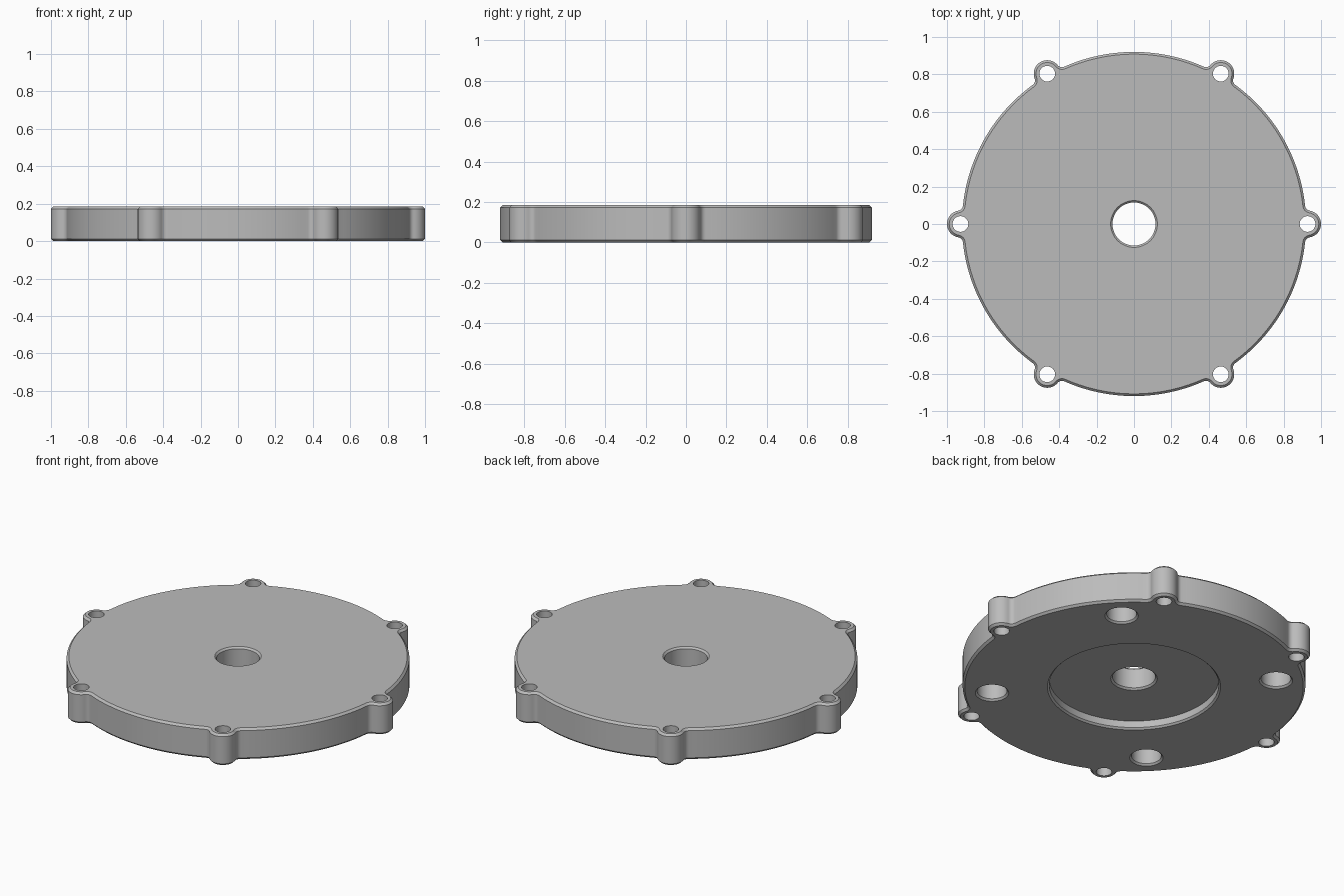
import bpy, bmesh
from math import pi, cos, sin, acos, atan2, radians
from mathutils import Vector

HEIGHT = 0.185
DISC_R, LUG_R, LUG_DIST, FILLET = 0.92, 0.072, 0.928, 0.03
CHAMFER = 0.012

cube = bpy.data.objects.get("Cube")
if cube:
    bpy.data.objects.remove(cube, do_unlink=True)

grey = bpy.data.materials.new("plain grey")
grey.use_nodes = True
colour = (0.5, 0.5, 0.5, 1)
grey.diffuse_color = colour
grey.node_tree.nodes["Principled BSDF"].inputs["Base Color"].default_value = colour


def arc(centre, radius, start, end, steps):
    return [centre + radius * Vector((cos(a), sin(a)))
            for a in (start + (end - start) * i / steps for i in range(steps + 1))]


def outline(inset):
    """Disc with six lugs, blended by fillets and shrunk by inset."""
    disc, lug, fil = DISC_R - inset, LUG_R - inset, FILLET + inset
    a, b = disc + fil, lug + fil
    turn = acos((a * a + LUG_DIST ** 2 - b * b) / (2 * a * LUG_DIST))
    points = []
    for k in range(6):
        base = k * pi / 3
        lug_c = LUG_DIST * Vector((cos(base), sin(base)))
        before = a * Vector((cos(base - turn), sin(base - turn)))
        after = a * Vector((cos(base + turn), sin(base + turn)))
        swing = (after - lug_c).to_2d()
        half = (atan2(swing.y, swing.x) - base) % (2 * pi)
        # entry fillet, lug, exit fillet, then the long disc arc
        points += arc(before, fil, base - turn + pi, base - half + pi, 6)[:-1]
        points += arc(lug_c, lug, base - half, base + half, 24)
        points += arc(after, fil, base + half + pi, base + turn + pi, 6)[1:]
        points += arc(Vector((0, 0)), disc, base + turn, base + pi / 3 - turn, 28)[1:-1]
    return points


def add_loft(bm, rings):
    """Skin matching rings and close both ends."""
    loops = [[bm.verts.new(p) for p in ring] for ring in rings]
    n = len(loops[0])
    for low, high in zip(loops, loops[1:]):
        for i in range(n):
            j = (i + 1) % n
            bm.faces.new((low[i], low[j], high[j], high[i]))
    bm.faces.new(loops[0][::-1])
    bm.faces.new(loops[-1])


def add_bore(bm, x, y, profile, sides):
    """Round cutter from (radius, height) pairs, bottom to top."""
    add_loft(bm, [[(x + r * cos(2 * pi * i / sides), y + r * sin(2 * pi * i / sides), z)
                   for i in range(sides)] for r, z in profile])


def make_object(name, bm):
    bmesh.ops.recalc_face_normals(bm, faces=bm.faces)
    mesh = bpy.data.meshes.new(name)
    bm.to_mesh(mesh)
    bm.free()
    mesh.materials.append(grey)
    obj = bpy.data.objects.new(name, mesh)
    bpy.context.collection.objects.link(obj)
    return obj


# Chamfered plate body
bm = bmesh.new()
layers = [(CHAMFER, 0), (0, CHAMFER), (0, HEIGHT - CHAMFER), (CHAMFER, HEIGHT)]
add_loft(bm, [[(p.x, p.y, z) for p in outline(inset)] for inset, z in layers])
plate = make_object("flange_plate", bm)

# Cutters: underside recess with centre bore, lug holes, blind holes
bm = bmesh.new()
c, floor, over = 0.01, 0.05, 0.02
bore, recess, blind = 0.115, 0.455, 0.08
add_bore(bm, 0, 0, [(recess + c + over, -over), (recess, c), (recess, floor),
                    (bore + c, floor), (bore, floor + c), (bore, HEIGHT - c),
                    (bore + c + over, HEIGHT + over)], 96)
for k in range(6):
    a = k * pi / 3
    add_bore(bm, LUG_DIST * cos(a), LUG_DIST * sin(a),
             [(0.042, -over), (0.042, HEIGHT + over)], 32)
for k in range(4):
    a = radians(45 + 90 * k)
    add_bore(bm, 0.765 * cos(a), 0.765 * sin(a),
             [(blind + c + over, -over), (blind, c), (blind, 0.135)], 48)
cutter = make_object("hole_cutter", bm)
cutter.hide_render = True

# Cut the holes and finish shading
cut = plate.modifiers.new("holes", 'BOOLEAN')
cut.operation = 'DIFFERENCE'
cut.solver = 'EXACT'
cut.object = cutter
bpy.ops.object.select_all(action='DESELECT')
plate.select_set(True)
bpy.context.view_layer.objects.active = plate
bpy.ops.object.modifier_apply(modifier=cut.name)
bpy.data.objects.remove(cutter, do_unlink=True)
bpy.ops.object.shade_smooth_by_angle(angle=radians(30))
